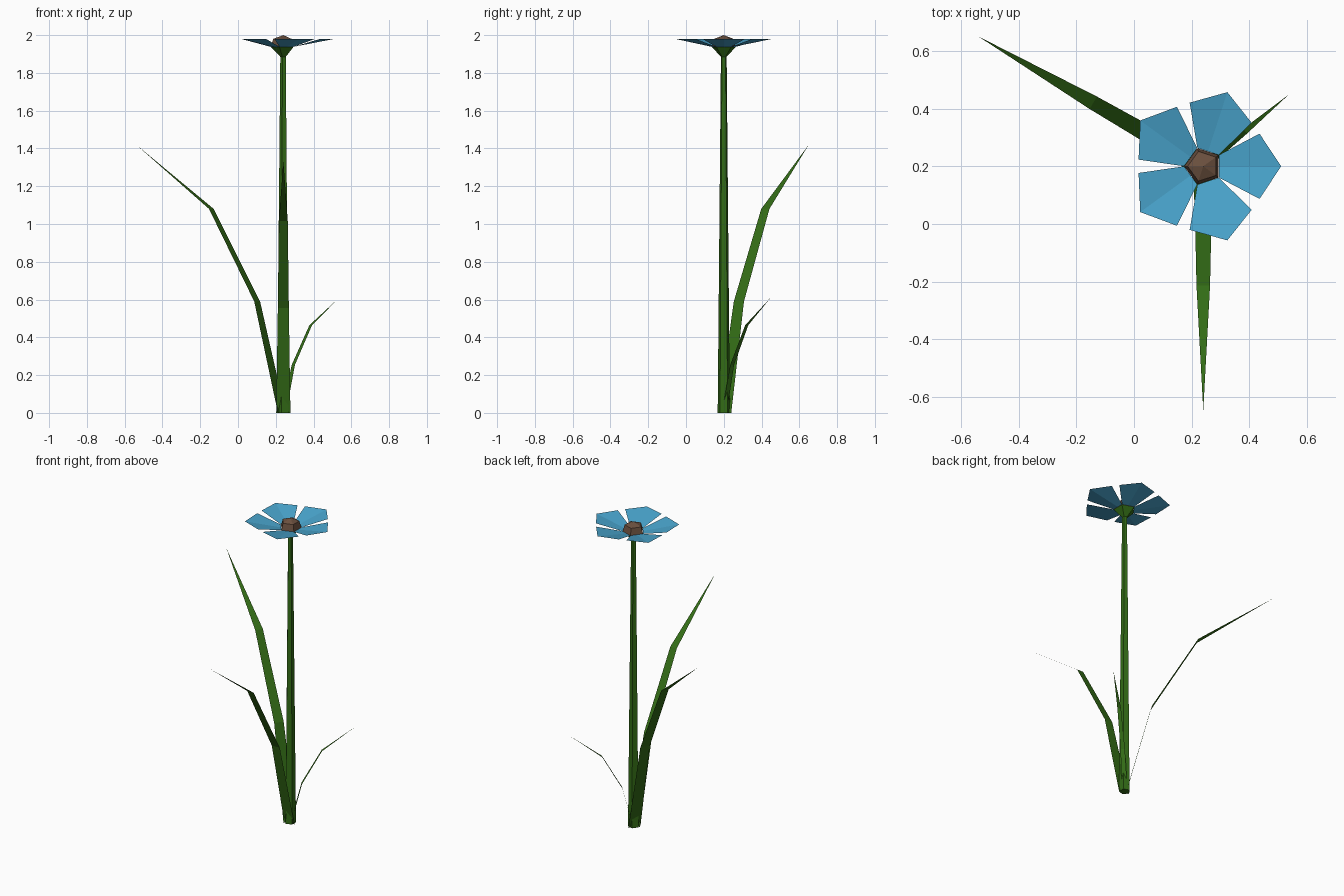
import bpy
from math import cos, sin, pi, radians

if "Cube" in bpy.data.objects:
    bpy.data.objects.remove(bpy.data.objects["Cube"])

CX, CY = 0.24, 0.20  # stem axis


def material(name, rgb):
    m = bpy.data.materials.new(name)
    m.diffuse_color = (*rgb, 1)
    m.use_nodes = True
    m.node_tree.nodes["Principled BSDF"].inputs["Base Color"].default_value = m.diffuse_color
    return m


GREEN = material("leaf green", (0.033, 0.15, 0.008))
BLUE = material("petal blue", (0.068, 0.38, 0.62))
BROWN = material("seed brown", (0.15, 0.082, 0.05))


def build(name, verts, faces, mat):
    me = bpy.data.meshes.new(name)
    me.from_pydata(verts, [], faces)
    me.materials.append(mat)
    ob = bpy.data.objects.new(name, me)
    bpy.context.collection.objects.link(ob)
    return ob


def place(r, side, z, a):
    """Point at distance r along heading a, offset sideways."""
    return (CX + r * cos(a) - side * sin(a), CY + r * sin(a) + side * cos(a), z)


def lathe(name, rings, mat, cap_bottom=False, apex=None):
    """Five-sided tube through (radius, height) rings."""
    verts = [place(r, 0, z, radians(36 + 72 * i)) for r, z in rings for i in range(5)]
    faces = []
    for k in range(len(rings) - 1):
        for i in range(5):
            j = (i + 1) % 5
            faces.append((5 * k + i, 5 * k + j, 5 * k + 5 + j, 5 * k + 5 + i))
    if cap_bottom:
        faces.append((4, 3, 2, 1, 0))
    if apex:
        top = 5 * (len(rings) - 1)
        verts.append((CX, CY, apex))
        faces += [(top + i, top + (i + 1) % 5, len(verts) - 1) for i in range(5)]
    return build(name, verts, faces, mat)


# Stem, flower cup and seed head
lathe("stem", [(0.034, 0), (0.016, 1.885)], GREEN, cap_bottom=True)
lathe("flower_cup", [(0.016, 1.885), (0.066, 1.937)], GREEN)
lathe("seed_head", [(0.066, 1.937), (0.054, 1.98)], BROWN, apex=2.0)

# Five petals, each folded along its middle
for n in range(5):
    a = 2 * pi * n / 5
    pts = [(0.054, -0.039, 1.938), (0.054, 0, 1.938), (0.054, 0.039, 1.938),
           (0.195, -0.113, 1.98), (0.27, 0, 1.98), (0.195, 0.113, 1.98)]
    build(f"petal_{n + 1}", [place(*p, a) for p in pts],
          [(0, 3, 4, 1), (1, 4, 5, 2)], BLUE)

# Three flat arching leaves of one shape at different scales
PROFILE = [(0.01, 0.04, 0), (0.16, 0.031, 0.59), (0.44, 0.025, 1.08)]
for name, heading, s in (("leaf_back_left", 150, 1.0),
                         ("leaf_front", 270, 0.94),
                         ("leaf_back_right", 40, 0.43)):
    a = radians(heading)
    verts = [place(r * s, w * s * k, z * s, a) for r, w, z in PROFILE for k in (-1, 1)]
    verts.append(place(0.90 * s, 0, 1.42 * s, a))
    build(name, verts, [(1, 0, 2, 3), (3, 2, 4, 5), (5, 4, 6)], GREEN)
